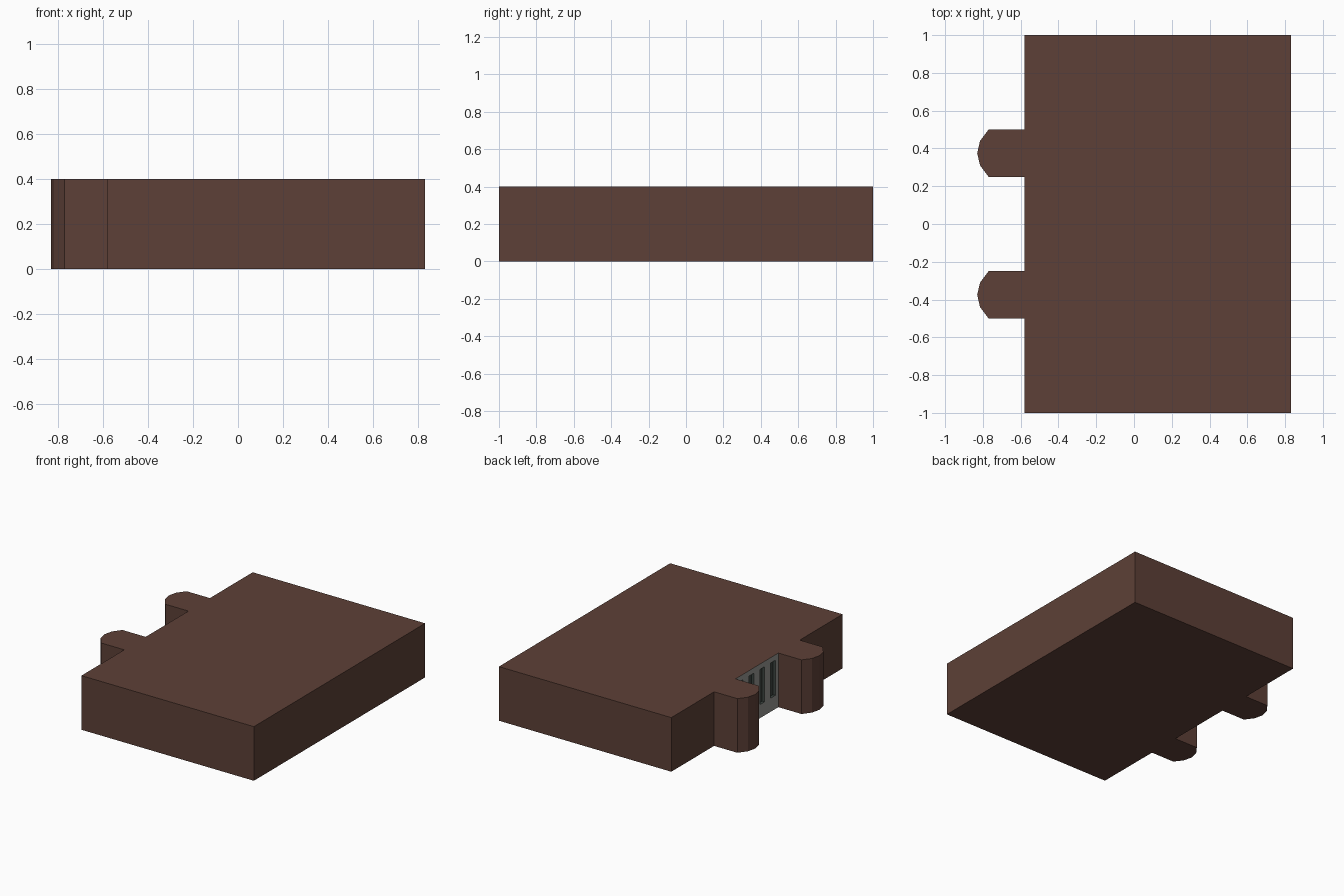
import bpy, bmesh
from mathutils import Matrix

if "Cube" in bpy.data.objects:
    bpy.data.objects.remove(bpy.data.objects["Cube"])

H = 0.40          # slab height
WALL = -0.58      # plane of the left wall


def material(name, rgb):
    m = bpy.data.materials.new(name)
    m.diffuse_color = (*rgb, 1)
    m.use_nodes = True
    m.node_tree.nodes["Principled BSDF"].inputs["Base Color"].default_value = m.diffuse_color
    return m


MATS = [material("brown", (0.110, 0.051, 0.038)),
        material("grey_panel", (0.31, 0.31, 0.29)),
        material("dark_slot", (0.045, 0.06, 0.052))]


def make_object(name, bm):
    bmesh.ops.recalc_face_normals(bm, faces=bm.faces)
    me = bpy.data.meshes.new(name)
    bm.to_mesh(me)
    bm.free()
    for m in MATS:
        me.materials.append(m)
    ob = bpy.data.objects.new(name, me)
    bpy.context.collection.objects.link(ob)
    return ob


# Slab with two round-nosed prongs: half outline, mirrored in y
half = [(0.83, 1), (WALL, 1), (WALL, 0.5), (-0.77, 0.5), (-0.815, 0.44),
        (-0.83, 0.375), (-0.815, 0.31), (-0.77, 0.25), (WALL, 0.25)]
outline = half + [(x, -y) for x, y in reversed(half)]

bm = bmesh.new()
base = bm.faces.new([bm.verts.new((x, y, 0)) for x, y in outline])
top = bmesh.ops.extrude_face_region(bm, geom=[base], use_keep_orig=True)
bmesh.ops.translate(bm, vec=(0, 0, H),
                    verts=[v for v in top["geom"] if isinstance(v, bmesh.types.BMVert)])
# Grey panel on the wall between the prongs
for f in bm.faces:
    c = f.calc_center_median()
    if abs(c.x - WALL) < 1e-4 and abs(c.y) < 0.01:
        f.material_index = 1
slab = make_object("slab_with_prongs", bm)

# Four upright slots cut into the grey panel
bm = bmesh.new()
for i in range(4):
    y = (i - 1.5) * 0.125
    bmesh.ops.create_cube(bm, size=1, matrix=Matrix.Translation((WALL, y, 0.23))
                          @ Matrix.Diagonal((0.04, 0.055, 0.26, 1)))
for f in bm.faces:
    f.material_index = 2
cutter = make_object("slot_cutter", bm)
cutter.hide_render = True
cutter.hide_viewport = False
cutter.display_type = 'WIRE'

cut = slab.modifiers.new("slots", 'BOOLEAN')
cut.operation = 'DIFFERENCE'
cut.solver = 'EXACT'
cut.object = cutter
